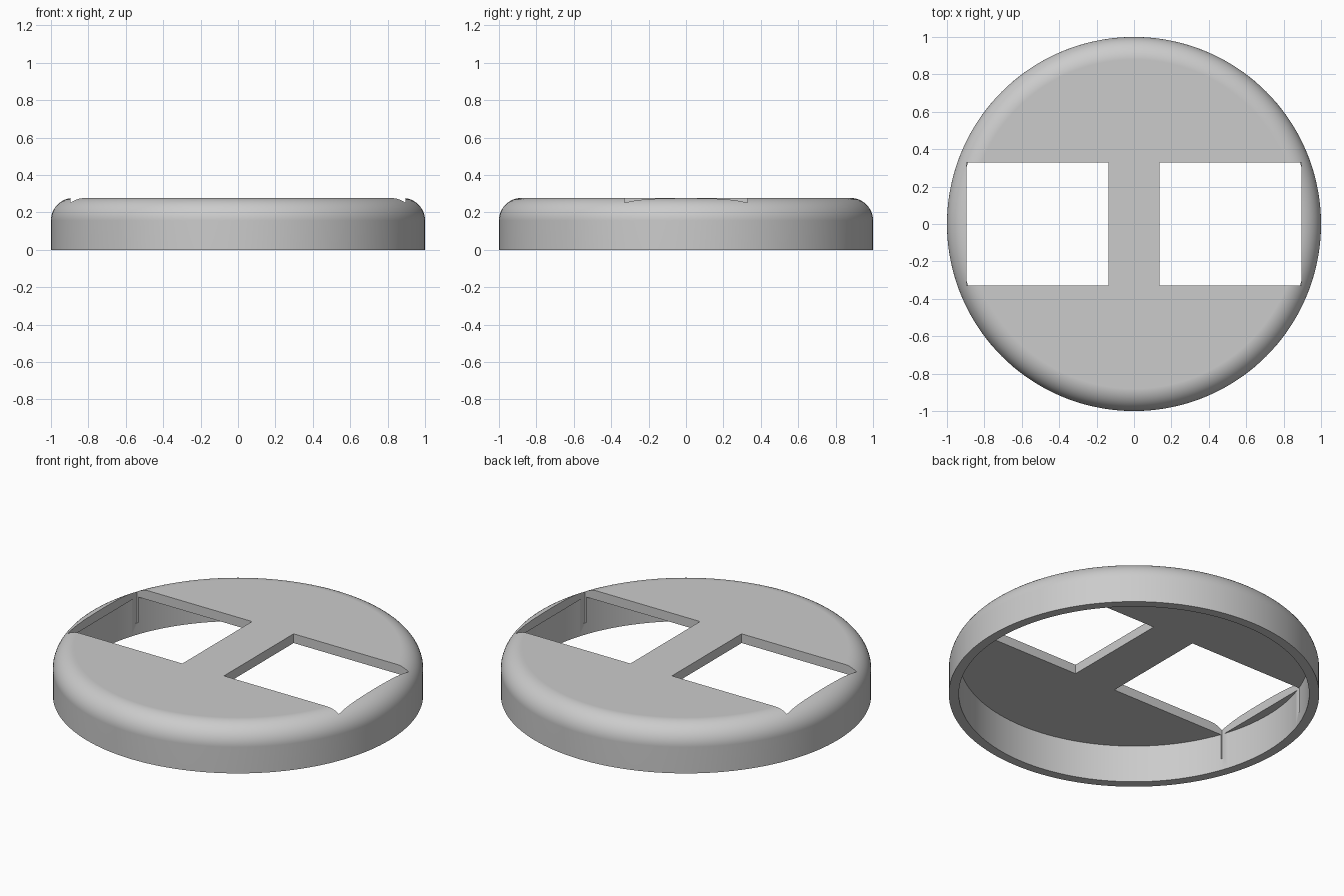
import bpy, bmesh, math
from mathutils import Matrix, Vector

old = bpy.data.objects.get("Cube")
if old:
    bpy.data.objects.remove(old, do_unlink=True)

HEIGHT, FILLET, INNER, ROOF = 0.277, 0.12, 0.946, 0.222
STEPS, ARC = 144, 12

grey = bpy.data.materials.new("light grey")
grey.use_nodes = True
colour = (0.6, 0.6, 0.6, 1)
grey.diffuse_color = colour
grey.node_tree.nodes["Principled BSDF"].inputs["Base Color"].default_value = colour


def make_object(name, bm):
    bmesh.ops.recalc_face_normals(bm, faces=bm.faces)
    mesh = bpy.data.meshes.new(name)
    bm.to_mesh(mesh)
    bm.free()
    mesh.materials.append(grey)
    obj = bpy.data.objects.new(name, mesh)
    bpy.context.collection.objects.link(obj)
    return obj


# Cap shell: rounded outer wall and hollow inside, turned round the z axis
profile = [(INNER, ROOF), (INNER, 0), (1, 0)]
for i in range(ARC + 1):
    a = math.pi / 2 * i / ARC
    profile.append((1 - FILLET + FILLET * math.cos(a),
                    HEIGHT - FILLET + FILLET * math.sin(a)))
bm = bmesh.new()
verts = [bm.verts.new((r, 0, z)) for r, z in profile]
edges = [bm.edges.new(pair) for pair in zip(verts, verts[1:])]
bmesh.ops.spin(bm, geom=verts + edges, cent=(0, 0, 0), axis=(0, 0, 1),
               angle=math.tau, steps=STEPS)
bmesh.ops.remove_doubles(bm, verts=bm.verts, dist=1e-4)
# Flat roof, top and underside
bmesh.ops.holes_fill(bm, edges=[e for e in bm.edges if e.is_boundary], sides=0)
cap = make_object("round_cap", bm)

# Two rectangular windows, whose outer corners also notch the wall
X0, X1, Y, Z0, Z1 = 0.137, 0.895, 0.328, 0.07, 0.5
bpy.context.view_layer.objects.active = cap
for side, label in ((1, "left"), (-1, "right")):
    bm = bmesh.new()
    place = Matrix.Translation(Vector((side * (X0 + X1) / 2, 0, (Z0 + Z1) / 2)))
    bmesh.ops.create_cube(bm, size=1, matrix=place @ Matrix.Diagonal((X1 - X0, 2 * Y, Z1 - Z0, 1)))
    cutter = make_object(label + "_window_cutter", bm)
    cutter.hide_render = True
    cut = cap.modifiers.new(label + "_window", "BOOLEAN")
    cut.operation, cut.solver, cut.object = "DIFFERENCE", "EXACT", cutter
    bpy.ops.object.modifier_apply(modifier=cut.name)
    bpy.data.objects.remove(cutter, do_unlink=True)

# Smooth the round wall, keep the corners sharp and the roof flat
bpy.ops.object.select_all(action="DESELECT")
cap.select_set(True)
bpy.ops.object.shade_smooth_by_angle(angle=math.radians(30))
weighted = cap.modifiers.new("flat_roof_normals", "WEIGHTED_NORMAL")
weighted.keep_sharp = True
